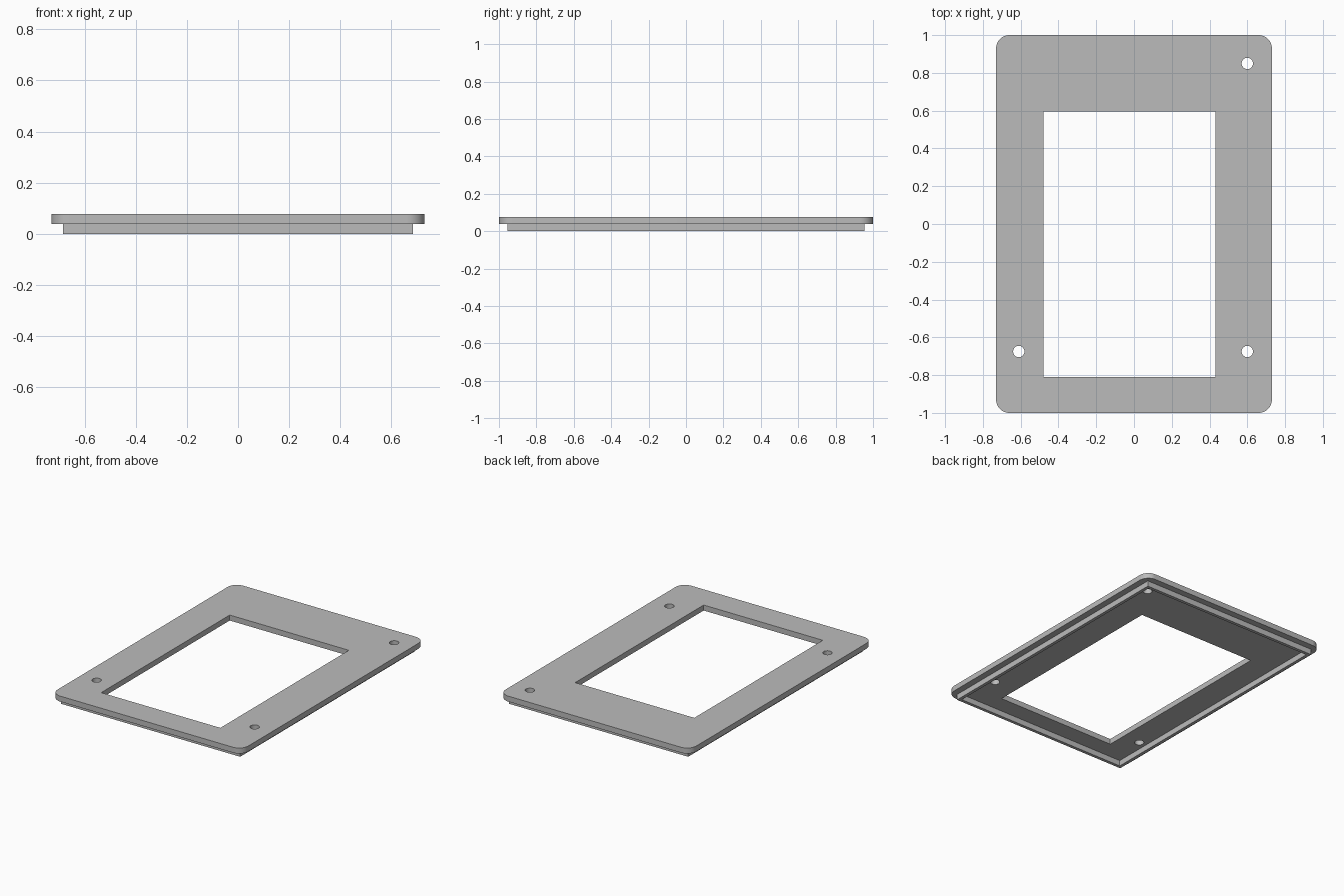
import bpy, bmesh
from math import cos, sin, pi, radians

cube = bpy.data.objects.get("Cube")
if cube:
    bpy.data.objects.remove(cube, do_unlink=True)

grey = bpy.data.materials.new("plain_grey")
grey.use_nodes = True
grey.diffuse_color = (0.5, 0.5, 0.5, 1)
grey.node_tree.nodes["Principled BSDF"].inputs["Base Color"].default_value = (0.5, 0.5, 0.5, 1)


def rect(x0, x1, y0, y1):
    return [(x0, y0), (x1, y0), (x1, y1), (x0, y1)]


def rounded_rect(hx, hy, r, steps=10):
    pts = []
    for i, (sx, sy) in enumerate([(1, 1), (-1, 1), (-1, -1), (1, -1)]):
        for k in range(steps + 1):
            a = (i + k / steps) * pi / 2
            pts.append((sx * (hx - r) + r * cos(a), sy * (hy - r) + r * sin(a)))
    return pts


def circle(cx, cy, r, n=32):
    return [(cx + r * cos(2 * pi * k / n), cy + r * sin(2 * pi * k / n)) for k in range(n)]


def slab(name, loops, z0, z1, open_top=False):
    """Extrude an outline (first loop) with openings (other loops)."""
    cu = bpy.data.curves.new(name + "_outline", "CURVE")
    cu.dimensions = "2D"
    cu.fill_mode = "BOTH"
    cu.extrude = (z1 - z0) / 2
    for pts in loops:
        sp = cu.splines.new("POLY")
        sp.points.add(len(pts) - 1)
        for p, (x, y) in zip(sp.points, pts):
            p.co = (x, y, 0, 1)
        sp.use_cyclic_u = True
    tmp = bpy.data.objects.new(name + "_outline", cu)
    mesh = bpy.data.meshes.new_from_object(tmp)
    bpy.data.objects.remove(tmp)
    bpy.data.curves.remove(cu)

    bm = bmesh.new()
    bm.from_mesh(mesh)
    bmesh.ops.remove_doubles(bm, verts=bm.verts, dist=1e-5)
    bmesh.ops.translate(bm, verts=bm.verts, vec=(0, 0, (z0 + z1) / 2))
    bmesh.ops.recalc_face_normals(bm, faces=bm.faces)
    if open_top:
        top = [f for f in bm.faces if all(v.co.z > z1 - 1e-4 for v in f.verts)]
        bmesh.ops.delete(bm, geom=top, context="FACES_ONLY")
    bm.to_mesh(mesh)
    bm.free()

    mesh.name = name
    mesh.materials.clear()
    mesh.materials.append(grey)
    ob = bpy.data.objects.new(name, mesh)
    bpy.context.collection.objects.link(ob)
    bpy.ops.object.select_all(action="DESELECT")
    ob.select_set(True)
    bpy.context.view_layer.objects.active = ob
    bpy.ops.object.shade_smooth_by_angle(angle=radians(30))
    return ob


PLATE_BOTTOM, PLATE_TOP = 0.039, 0.077

# Cover plate with window and three screw holes
holes = [circle(x, y, 0.03) for x, y in [(0.6, 0.85), (0.6, -0.675), (-0.61, -0.675)]]
slab("cover_plate",
     [rounded_rect(0.73, 1.0, 0.07), rect(-0.48, 0.432, -0.81, 0.595)] + holes,
     PLATE_BOTTOM, PLATE_TOP)

# Thin locating lip under the plate
LX, LY, WALL = 0.685, 0.955, 0.022
slab("locating_lip",
     [rect(-LX, LX, -LY, LY), rect(-LX + WALL, LX - WALL, -LY + WALL, LY - WALL)],
     0, PLATE_BOTTOM, open_top=True)
